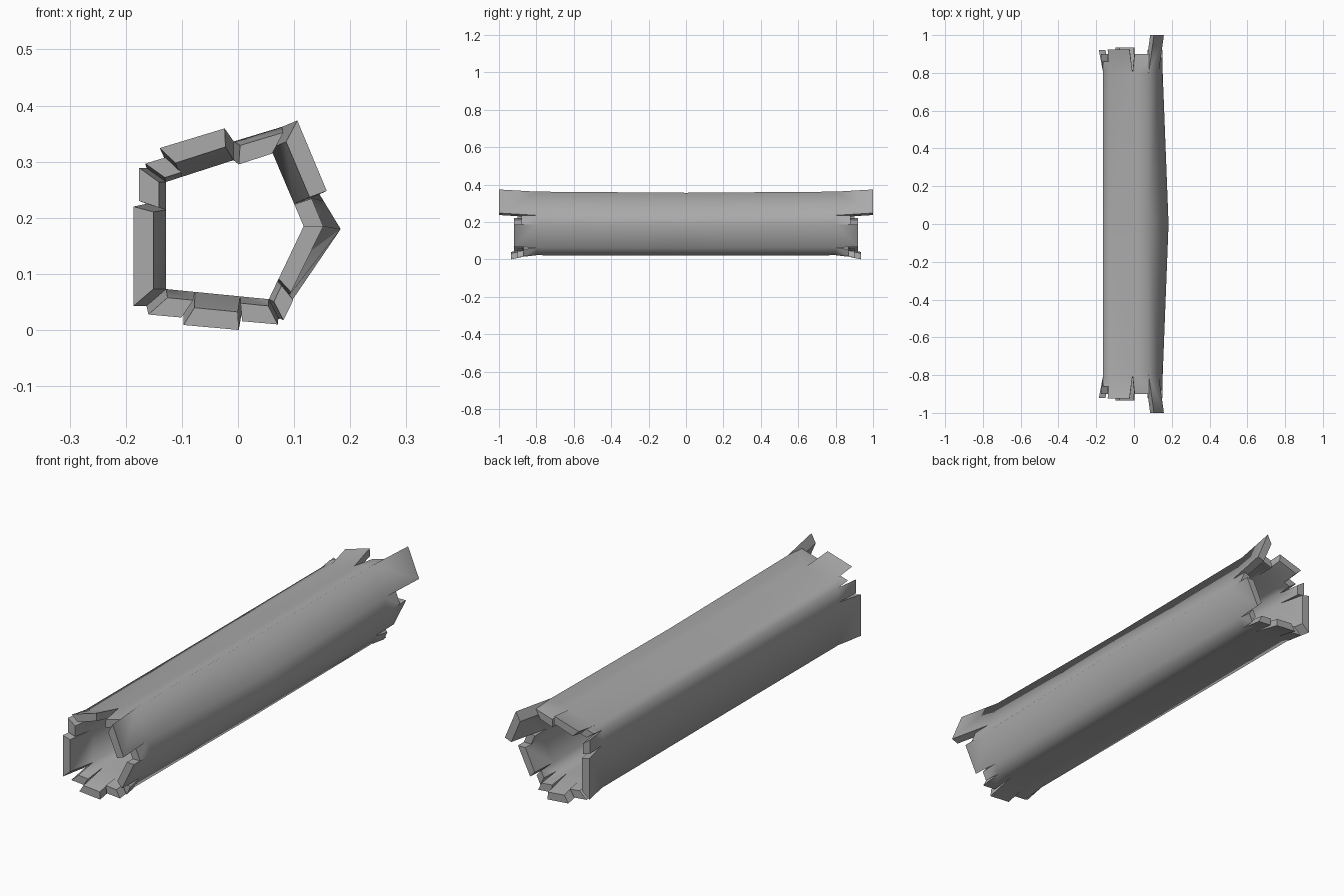
import bpy, bmesh
from mathutils import Vector

cube = bpy.data.objects.get("Cube")
if cube:
    bpy.data.objects.remove(cube, do_unlink=True)

gray = bpy.data.materials.new("bark_gray")
gray.use_nodes = True
gray.diffuse_color = (0.4, 0.4, 0.4, 1)
gray.node_tree.nodes["Principled BSDF"].inputs["Base Color"].default_value = gray.diffuse_color

# Five-sided cross-sections as (x, z): outer and inner corners at the ends,
# with the right-hand corner pushed outwards at the middle
OUTER = [(-.163, .043), (-.163, .289), (.078, .362), (.152, .185), (.072, .022)]
INNER = [(-.128, .073), (-.128, .264), (.058, .324), (.117, .185), (.055, .055)]
OUTER_MID = OUTER[:2] + [(.076, .356), (.183, .18), (.074, .02)]
INNER_MID = INNER[:3] + [(.148, .18), INNER[4]]
ROOT = 0.8  # where the splinters split from the log

# Splinters on each side: start, end (fractions of the side), length, outward flare
SPLINTERS = [
    [(0, .72, .92, .023), (.76, 1, .9, .013)],
    [(0, .16, .86, .008), (.13, .61, .925, .027), (.68, 1, .9, -.01)],
    [(0, .71, 1.0, .03), (.72, 1, .88, 0)],
    [(0, .72, .92, 0), (.78, 1, .87, .01)],
    [(0, .27, .9, .012), (.29, .71, .935, .028), (.73, .98, .9, .015)],
]


def point(section, side, t, y, shift=Vector((0, 0))):
    a, b = Vector(section[side]), Vector(section[(side + 1) % 5])
    p = a.lerp(b, t) + shift
    return Vector((p.x, y, p.y))


bm = bmesh.new()


def quad(pts, smooth):
    f = bm.faces.new([bm.verts.new(p) for p in pts])
    f.smooth = smooth


def shell_strip(side, root, tip, end, y_end, shift, s):
    """Outer and inner skin of one splinter, with its cut sides and end."""
    o = [point(OUTER, side, t, s * ROOT) for t in root]
    i = [point(INNER, side, t, s * ROOT) for t in root]
    oe = [point(OUTER, side, t, s * y_end, shift) for t in tip]
    ie = [point(INNER, side, t, s * y_end, shift) for t in tip]
    quad((o[0], o[1], oe[1], oe[0]), True)
    quad((i[1], i[0], ie[0], ie[1]), True)
    quad((oe[0], oe[1], ie[1], ie[0]), False)
    quad((o[0], oe[0], ie[0], i[0]), False)
    quad((o[1], i[1], ie[1], oe[1]), False)


for side, pieces in enumerate(SPLINTERS):
    # Neighbouring splinters share a root point half-way across their gap
    cuts = [0] + [(a[1] + b[0]) / 2 for a, b in zip(pieces, pieces[1:])] + [1]
    edge = Vector(OUTER[(side + 1) % 5]) - Vector(OUTER[side])
    normal = Vector((-edge.y, edge.x)).normalized()
    for k, (t0, t1, length, flare) in enumerate(pieces):
        root = (cuts[k], cuts[k + 1])
        for s in (-1, 1):
            # Log body from the middle to the root of the splinter
            for end, mid in ((OUTER, OUTER_MID), (INNER, INNER_MID)):
                quad([point(mid, side, root[0], 0), point(mid, side, root[1], 0),
                      point(end, side, root[1], s * ROOT),
                      point(end, side, root[0], s * ROOT)], True)
            shell_strip(side, root, (t0, t1), end, length, normal * flare, s)

bmesh.ops.remove_doubles(bm, verts=bm.verts, dist=1e-5)
bmesh.ops.recalc_face_normals(bm, faces=bm.faces)
# Cut edges stay crisp, the bark stays smooth
for e in bm.edges:
    e.smooth = all(f.smooth for f in e.link_faces)

mesh = bpy.data.meshes.new("hollow_log")
bm.to_mesh(mesh)
bm.free()
mesh.materials.append(gray)
log = bpy.data.objects.new("hollow_log", mesh)
bpy.context.collection.objects.link(log)
